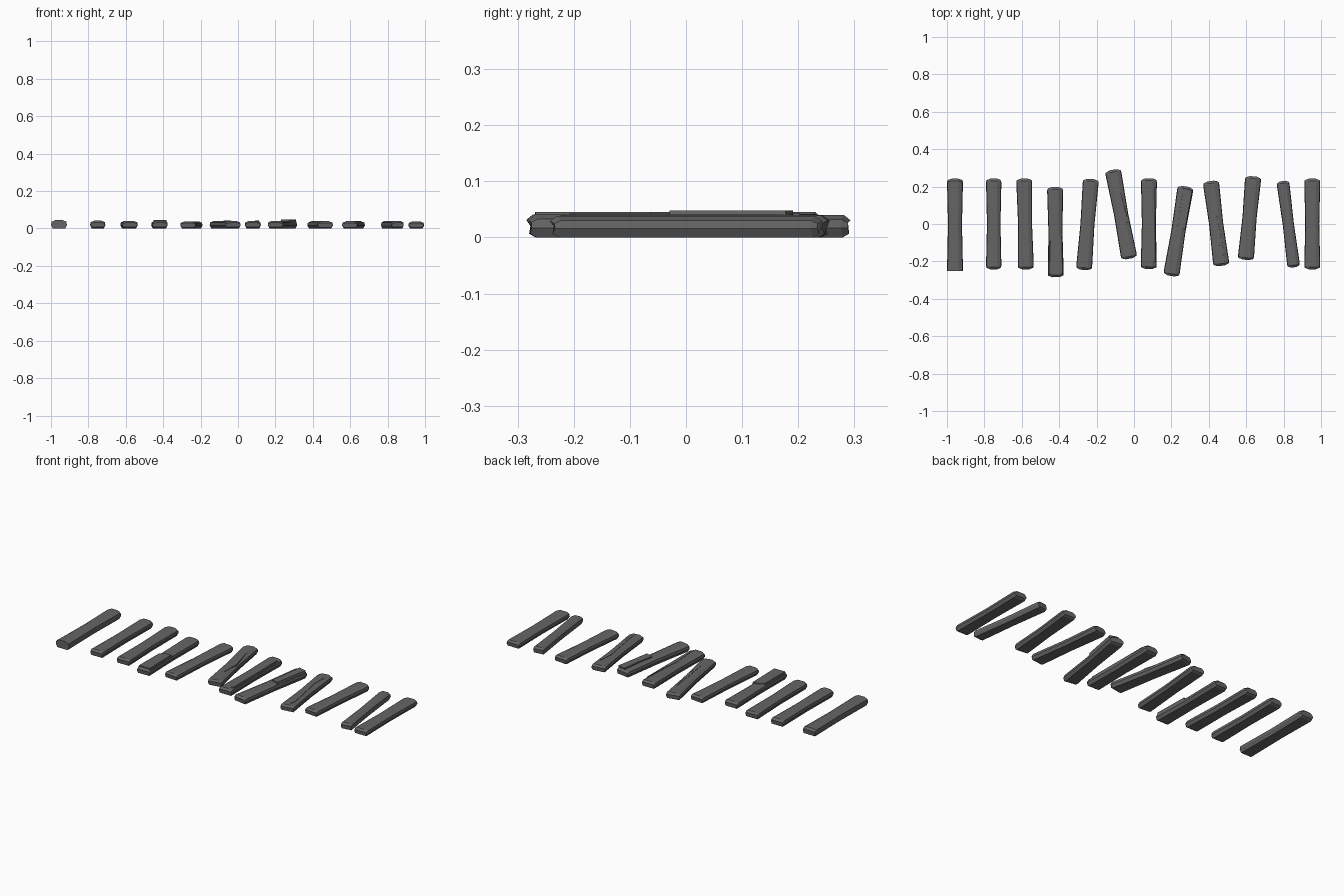
import bpy, bmesh, math
from mathutils import Matrix

cube = bpy.data.objects.get("Cube")
if cube:
    bpy.data.objects.remove(cube)

wood = bpy.data.materials.new("dark grey wood")
wood.use_nodes = True
GREY = (0.13, 0.13, 0.13, 1)
wood.diffuse_color = GREY
wood.node_tree.nodes["Principled BSDF"].inputs["Base Color"].default_value = GREY

# Half-width fraction and height fraction around the board
SECTION = [(-0.78, 0), (0.78, 0), (1, 0.42), (0.93, 0.8),
           (0.45, 1), (-0.45, 1), (-0.93, 0.8), (-1, 0.42)]


def finish(bm, name, matrix):
    bmesh.ops.recalc_face_normals(bm, faces=bm.faces)
    mesh = bpy.data.meshes.new(name)
    bm.to_mesh(mesh)
    bm.free()
    mesh.materials.append(wood)
    obj = bpy.data.objects.new(name, mesh)
    obj.matrix_world = matrix
    bpy.context.collection.objects.link(obj)
    return obj


def plank(name, back, front, width, height, square_front=False):
    """Hewn board with a slight waist and bowed, chamfered ends."""
    dx, dy = back[0] - front[0], back[1] - front[1]
    half = math.hypot(dx, dy) / 2
    bm = bmesh.new()
    rings = []
    # Stations: position, width scale, squash of the height at the tips
    for y, scale, squash in [(-half, 0.95, 0.6), (-half + 0.012, 1, 1),
                             (0, 0.88, 1),
                             (half - 0.012, 1, 1), (half, 0.95, 0.6)]:
        if square_front and y < 0:
            scale, squash = 1, 1
        ring = []
        for sx, sz in SECTION:
            bow = 0 if square_front and y < 0 else 0.012 * sx * sx
            py = y - math.copysign(bow, y) if y else 0
            pz = (0.42 + (sz - 0.42) * squash) * height
            ring.append(bm.verts.new((sx * scale * width / 2, py, pz)))
        rings.append(ring)
    for a, b in zip(rings, rings[1:]):
        for i in range(len(a)):
            j = (i + 1) % len(a)
            bm.faces.new((a[i], a[j], b[j], b[i]))
    bm.faces.new(rings[0])
    bm.faces.new(rings[-1])
    centre = ((back[0] + front[0]) / 2, (back[1] + front[1]) / 2, 0)
    matrix = Matrix.Translation(centre) @ Matrix.Rotation(-math.atan2(dx, dy), 4, "Z")
    return finish(bm, name, matrix)


def splinter(name, board, outline, low, top):
    """Raised split layer of wood lying on a board."""
    bm = bmesh.new()
    base = bm.faces.new([bm.verts.new((x, y, low)) for x, y in outline])
    out = bmesh.ops.extrude_face_region(bm, geom=[base])
    for v in out["geom"]:
        if isinstance(v, bmesh.types.BMVert):
            v.co.z = top
            v.co.x *= 0.92
    finish(bm, name, board.matrix_world.copy())


# Boards from right to left: back end, front end, width, height
BOARDS = [
    ((-0.957, 0.245), (-0.957, -0.25), 0.085, 0.045),
    ((-0.75, 0.245), (-0.75, -0.245), 0.082, 0.042),
    ((-0.587, 0.245), (-0.578, -0.245), 0.085, 0.041),
    ((-0.422, 0.2), (-0.418, -0.287), 0.085, 0.041),
    ((-0.23, 0.243), (-0.268, -0.248), 0.085, 0.038),
    ((-0.114, 0.292), (-0.024, -0.188), 0.086, 0.04),
    ((0.08, 0.247), (0.079, -0.243), 0.085, 0.041),
    ((0.277, 0.203), (0.198, -0.28), 0.086, 0.041),
    ((0.41, 0.232), (0.468, -0.226), 0.086, 0.039),
    ((0.638, 0.257), (0.597, -0.194), 0.086, 0.039),
    ((0.795, 0.232), (0.855, -0.234), 0.068, 0.04),
    ((0.953, 0.245), (0.953, -0.245), 0.085, 0.038),
]
boards = [plank(f"plank_{i + 1}", *spec, square_front=(i == 0))
          for i, spec in enumerate(BOARDS)]

# Split layers and cracks on the weathered boards
splinter("broken_front_layer", boards[3],
         [(-0.036, -0.225), (0.039, -0.225), (0.036, -0.02), (0, -0.022), (-0.032, -0.045)],
         0.025, 0.045)
splinter("broken_back_layer", boards[7],
         [(-0.012, 0.02), (0.036, 0.015), (0.04, 0.225), (-0.012, 0.23), (-0.008, 0.1)],
         0.025, 0.048)
splinter("long_crack", boards[5],
         [(0.005, -0.13), (0.03, -0.02), (0.018, 0.14), (0.009, 0.02)], 0.03, 0.042)
splinter("side_crack", boards[6],
         [(0.024, -0.21), (0.036, -0.2), (0.034, 0.2), (0.022, 0.06), (0.012, -0.04)],
         0.03, 0.043)
splinter("curved_crack", boards[8],
         [(0.008, -0.2), (0.022, -0.16), (0.006, 0.08), (0.02, 0.17), (-0.002, 0.08)],
         0.03, 0.041)
